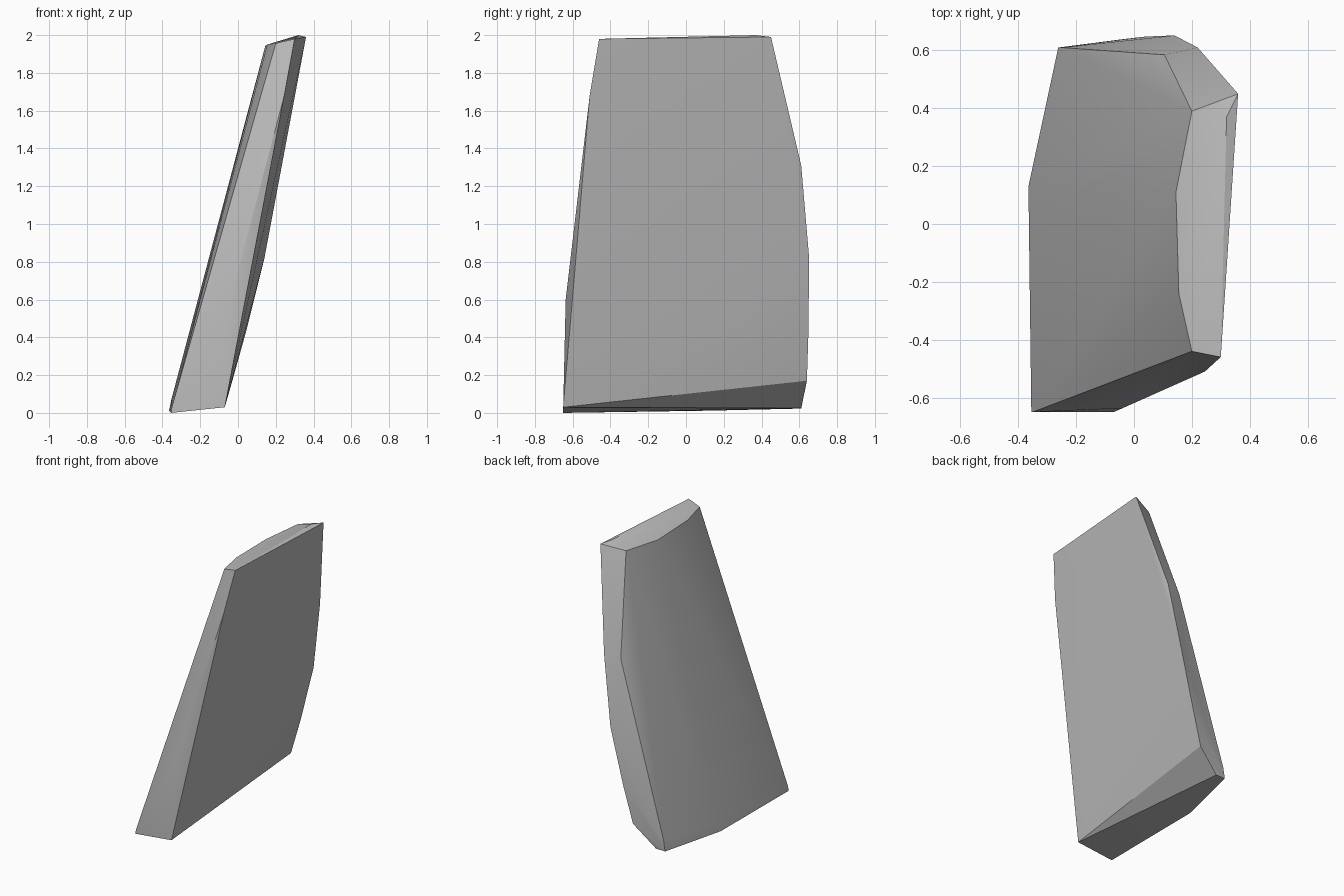
import bpy
import bmesh
import math

cube = bpy.data.objects.get("Cube")
if cube:
    bpy.data.objects.remove(cube, do_unlink=True)

# Corner points of the leaning stone slab, grouped by edge
top_rim = [(.30, -.46, 1.98), (.36, .45, 1.99), (.32, .37, 2.0),
           (.20, .39, 1.96), (.145, .11, 1.945), (.155, -.24, 1.95), (.20, -.44, 1.957)]
back_edge = [(.22, .61, 1.31), (.14, .652, .82), (.04, .648, .42),
             (-.03, .64, .17), (.105, .585, 1.29), (-.25, .61, .10)]
front_edge = [(.245, -.51, 1.68), (-.04, -.637, .60), (-.35, -.65, .03)]
base_rim = [(-.355, -.65, 0), (-.07, -.65, .03), (-.365, .13, .012),
            (-.353, .13, .07), (-.262, .61, .023), (-.19, .61, .025)]

# Chiselled convex slab wrapped around the corners
bm = bmesh.new()
for point in top_rim + back_edge + front_edge + base_rim:
    bm.verts.new(point)
hull = bmesh.ops.convex_hull(bm, input=bm.verts[:])
loose = [v for v in bm.verts if not v.link_faces]
bmesh.ops.delete(bm, geom=loose, context='VERTS')
bmesh.ops.recalc_face_normals(bm, faces=bm.faces[:])

mesh = bpy.data.meshes.new("stone_slab")
bm.to_mesh(mesh)
bm.free()
slab = bpy.data.objects.new("stone_slab", mesh)
bpy.context.collection.objects.link(slab)

# Plain grey stone
grey = bpy.data.materials.new("stone_grey")
grey.use_nodes = True
colour = (.5, .5, .5, 1)
grey.diffuse_color = colour
grey.node_tree.nodes["Principled BSDF"].inputs["Base Color"].default_value = colour
mesh.materials.append(grey)

# Smooth the broad faces, keep the chiselled edges sharp
bpy.ops.object.select_all(action='DESELECT')
slab.select_set(True)
bpy.context.view_layer.objects.active = slab
bpy.ops.object.shade_smooth_by_angle(angle=math.radians(30))
